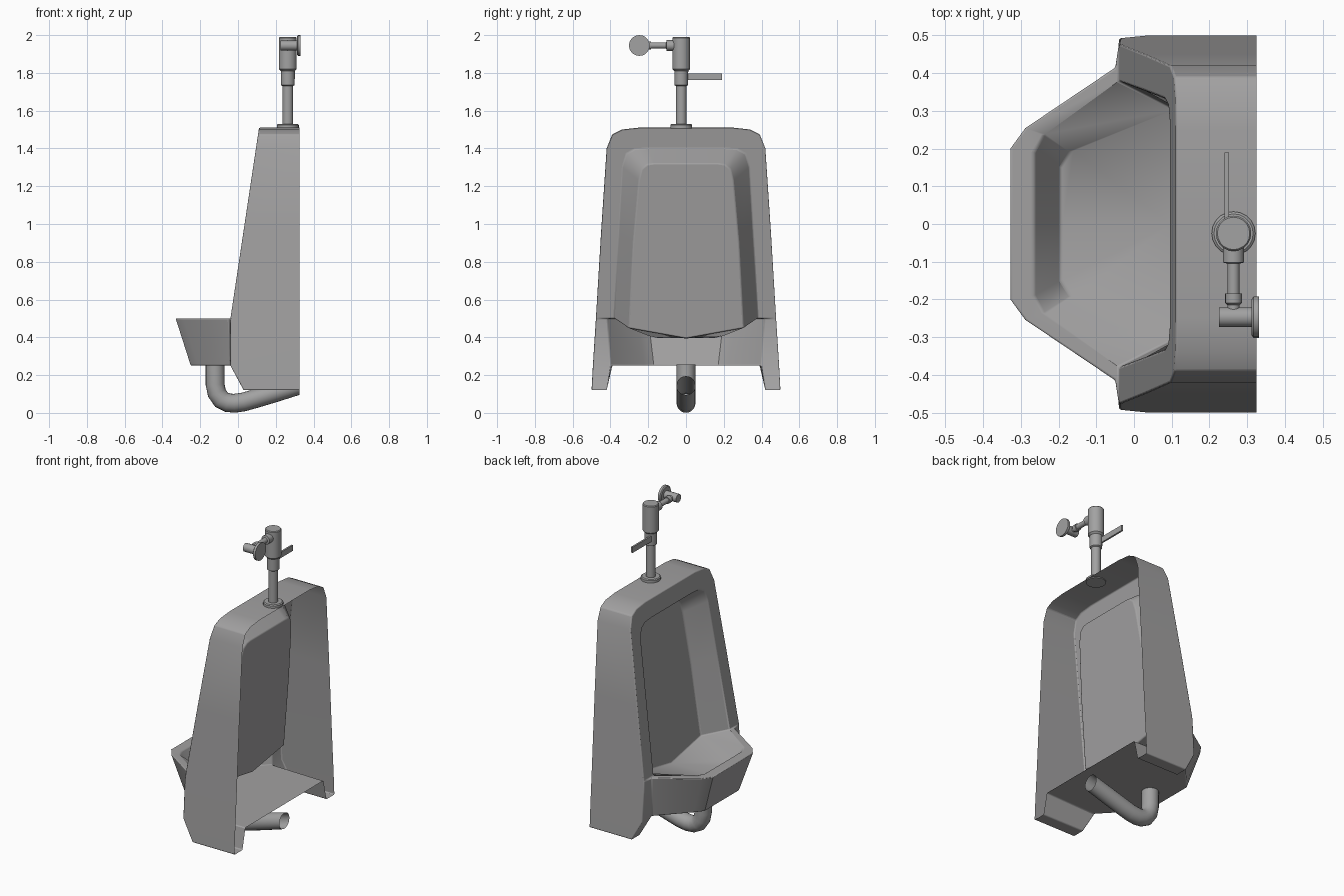
import bpy, bmesh, math
from mathutils import Vector, Matrix

if "Cube" in bpy.data.objects:
    bpy.data.objects.remove(bpy.data.objects["Cube"])


def material(name, c):
    m = bpy.data.materials.new(name)
    m.diffuse_color = (*c, 1)
    m.use_nodes = True
    m.node_tree.nodes["Principled BSDF"].inputs["Base Color"].default_value = m.diffuse_color
    return m


porcelain = material("porcelain grey", (0.36, 0.355, 0.357))
metal = material("metal grey", (0.36, 0.36, 0.36))


def finish(name, bm, mat):
    me = bpy.data.meshes.new(name)
    bm.to_mesh(me)
    bm.free()
    ob = bpy.data.objects.new(name, me)
    bpy.context.collection.objects.link(ob)
    me.materials.append(mat)
    return ob


def smooth(ob, deg=35):
    bpy.ops.object.select_all(action='DESELECT')
    bpy.context.view_layer.objects.active = ob
    ob.select_set(True)
    bpy.ops.object.shade_smooth_by_angle(angle=math.radians(deg))


# ---- porcelain body: open-backed shell, half built then mirrored ----
def front_x(z):
    if z >= 0.5:
        return -0.04 + 0.15 * (z - 0.5)
    return -0.04 + 0.07 * max(0, 0.25 - z) / 0.13


def panel_x(z):
    return 0.11 + 0.115 * (z - 0.45)


outer = [(0, 1.51), (.25, 1.51), (.34, 1.50), (.39, 1.475), (.42, 1.40),
         (.45, .95), (.477, .5), (.493, .25), (.5, .12)]
opening = [(0, 1.40), (.2, 1.40), (.27, 1.395), (.315, 1.37), (.335, 1.30),
           (.355, .95), (.38, .5)]
panel = [(0, 1.32), (.17, 1.32), (.205, 1.315), (.235, 1.29), (.25, 1.23),
         (.28, .9), (.305, .45)]

back = [(.325, y, z) for y, z in outer]
front = [(front_x(z), y, z) for y, z in outer]
rim = [(-.05, .415, .5), (-.29, .255, .5), (-.33, .2, .5), (-.33, 0, .5)]
base = [(-.04, .40, .25), (-.21, .22, .25), (-.25, .17, .25), (-.25, 0, .25)]
lip = [(front_x(z), y, z) for y, z in opening]
lip += [(-.24, .235, .5), (-.265, .19, .5), (-.265, 0, .5)]
deep = [(panel_x(z), y, z) for y, z in panel]
deep += [(-.17, .19, .405), (-.195, .15, .395), (-.195, 0, .395)]
leg = (.03, .42, .12)
leg_back = (.325, .42, .12)
base_back = (.325, .39, .25)
floor_back = (panel_x(.395), 0, .395)

bm = bmesh.new()


def face(*pts):
    bm.faces.new([bm.verts.new(p) for p in pts])


def strip(a, b):
    for i in range(len(a) - 1):
        face(a[i], a[i + 1], b[i + 1], b[i])


strip(back, front)                       # outer sides and top
strip(front[:7], lip[:7])                # front frame
face(front[6], rim[0], lip[6])           # rim shoulder
strip(rim, lip[6:])                      # bowl rim
strip(rim, base)                         # bowl outside
strip(lip, deep)                         # recess walls
face(*deep[:7], floor_back)              # recess back panel
face(*deep[6:], floor_back)              # bowl floor
strip(front[6:], [rim[0], base[0], leg])  # leg fronts
face(base[0], leg, leg_back, base_back)  # leg inner side
face(front[8], leg, leg_back, back[8])   # leg underside
face(*base, (.325, 0, .25), base_back)   # underside plate
bmesh.ops.remove_doubles(bm, verts=bm.verts, dist=1e-4)
bmesh.ops.recalc_face_normals(bm, faces=bm.faces)
body = finish("urinal_body", bm, porcelain)
smooth(body)
mir = body.modifiers.new("mirror", 'MIRROR')
mir.use_axis = (False, True, False)
mir.merge_threshold = 0.0005
bev = body.modifiers.new("soft_edges", 'BEVEL')
bev.width = 0.02
bev.segments = 3
bev.limit_method = 'ANGLE'
bev.angle_limit = math.radians(38)


# ---- flush valve ----
def rod(name, start, axis, steps, n=20):
    """Stack of cones along an axis: steps are (distance, radius)."""
    bm = bmesh.new()
    rot = Vector(axis).to_track_quat('Z', 'Y').to_matrix()
    rings = []
    for d, r in steps:
        rings.append([bm.verts.new(Vector(start) + rot @ Vector(
            (r * math.cos(2 * math.pi * k / n), r * math.sin(2 * math.pi * k / n), d)))
            for k in range(n)])
    for a, b in zip(rings, rings[1:]):
        for k in range(n):
            bm.faces.new((a[k], a[(k + 1) % n], b[(k + 1) % n], b[k]))
    bm.faces.new(rings[0][::-1])
    bm.faces.new(rings[-1])
    smooth(finish(name, bm, metal))


cx, cy, cz = 0.264, -0.025, 1.945
rod("valve_column", (cx, cy, 0), (0, 0, 1),
    [(1.505, .058), (1.525, .058), (1.53, .052), (1.53, .028), (1.73, .028),
     (1.735, .036), (1.81, .037), (1.82, .047), (1.985, .047), (1.99, .043)])
rod("valve_side_arm", (cx, cy, cz), (0, -1, 0),
    [(.03, .028), (.077, .028), (.08, .016), (.16, .016), (.16, .022),
     (.185, .022), (.19, .016), (.215, .016)])
rod("supply_pipe", (.225, -.247, cz), (1, 0, 0), [(0, .026), (.095, .026)])
rod("wall_flange", (.312, -.247, cz), (1, 0, 0), [(0, .048), (.005, .055), (.02, .055)])

# flush handle bar
bm = bmesh.new()
bmesh.ops.create_cube(bm, size=1, matrix=Matrix.Translation((.246, .09, 1.78)) @
                      Matrix.Diagonal((.011, .2, .036, 1)))
finish("flush_handle", bm, metal)

# ---- drain trap: open-ended bent tube ----
path = [(-.121, .255), (-.121, .15), (-.112, .105), (-.088, .07), (-.055, .054),
        (-.02, .051), (.03, .058), (.09, .075), (.2, .108), (.325, .145)]
r, n = .05, 20
bm = bmesh.new()
rings = []
for i, (x, z) in enumerate(path):
    a, b = path[max(i - 1, 0)], path[min(i + 1, len(path) - 1)]
    t = Vector((b[0] - a[0], 0, b[1] - a[1])).normalized()
    if i == len(path) - 1:
        t = Vector((1, 0, 0))
    u = t.cross(Vector((0, 1, 0)))
    rings.append([bm.verts.new(Vector((x, 0, z)) + u * r * math.cos(2 * math.pi * k / n)
                  + Vector((0, 1, 0)) * r * math.sin(2 * math.pi * k / n)) for k in range(n)])
for a, b in zip(rings, rings[1:]):
    for k in range(n):
        bm.faces.new((a[k], a[(k + 1) % n], b[(k + 1) % n], b[k]))
bmesh.ops.recalc_face_normals(bm, faces=bm.faces)
smooth(finish("drain_trap", bm, metal), 50)
